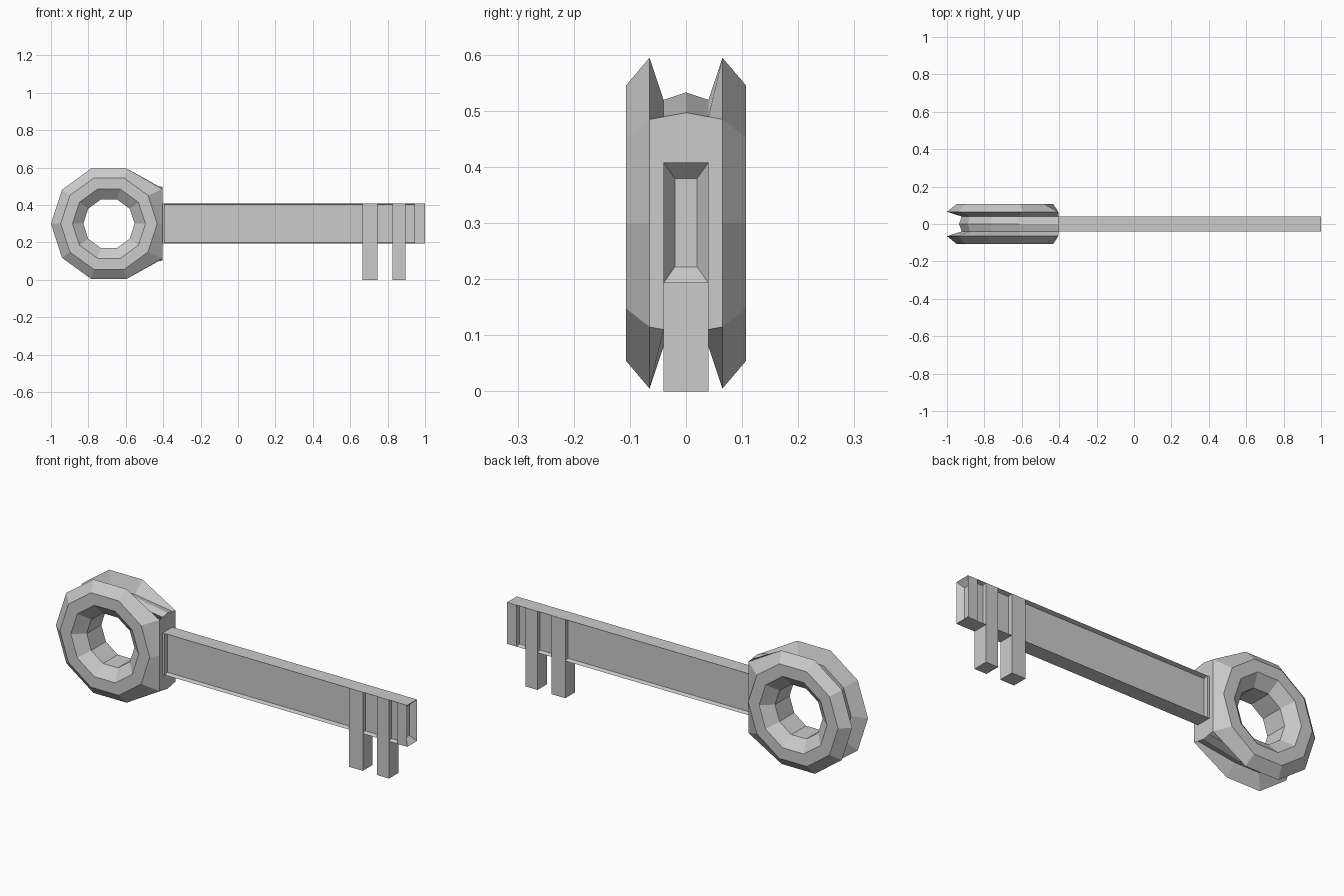
import bpy, bmesh, math

if "Cube" in bpy.data.objects:
    bpy.data.objects.remove(bpy.data.objects["Cube"])

RING_X, RING_Z, PLATE_X = -0.69, 0.30, -0.405
BOTTOM, TOP, HALF, WEB = 0.193, 0.408, 0.04, 0.018


def finish(name, bm):
    bmesh.ops.recalc_face_normals(bm, faces=bm.faces)
    mesh = bpy.data.meshes.new(name)
    bm.to_mesh(mesh)
    bm.free()
    obj = bpy.data.objects.new(name, mesh)
    bpy.context.collection.objects.link(obj)
    return obj


def box(x0, x1, z0, z1):
    bm = bmesh.new()
    bmesh.ops.create_cube(bm, size=1)
    for v in bm.verts:
        v.co = (x1 if v.co.x > 0 else x0, v.co.y * 2 * HALF, z1 if v.co.z > 0 else z0)
    return bm


# Ten-sided bow: grooved section (radius, depth) swept round the y axis
half = [(0.231, 0.04), (0.31, 0.065), (0.258, 0.107), (0.195, 0.107), (0.137, 0.06)]
profile = [(0.245, 0.0)] + half + [(r, -y) for r, y in reversed(half)]
bm = bmesh.new()
rings = []
for i in range(10):
    a = math.radians(36 * i)
    loop = []
    for r, y in profile:
        x, z = r * math.cos(a), r * math.sin(a)
        # pull the outer rim out to a flat mounting plate on the shaft side
        if i in (0, 1, 9) and r > 0.22 and abs(y) < 0.07:
            x = PLATE_X - RING_X
            if i:
                z = math.copysign(0.197 - 0.185 * abs(y), z)
        loop.append(bm.verts.new((RING_X + x, y, RING_Z + z)))
    rings.append(loop)
n = len(profile)
for i in range(10):
    a, b = rings[i], rings[(i + 1) % 10]
    for j in range(n):
        k = (j + 1) % n
        bm.faces.new((a[j], a[k], b[k], b[j]))
finish("bow_ring", bm)

# Shaft: thin web with a sharp lip along the top and bottom
section = [(-HALF, BOTTOM), (HALF, BOTTOM), (WEB, BOTTOM + 0.006), (WEB, TOP - 0.006),
           (HALF, TOP), (-HALF, TOP), (-WEB, TOP - 0.006), (-WEB, BOTTOM + 0.006)]
bm = bmesh.new()
ends = [[bm.verts.new((x, y, z)) for y, z in section] for x in (-0.41, 0.95)]
for end in ends:
    bm.faces.new(end)
for j in range(8):
    k = (j + 1) % 8
    bm.faces.new((ends[0][j], ends[0][k], ends[1][k], ends[1][j]))
finish("shaft", bm)

# Collar where the shaft meets the bow
finish("shaft_collar", box(-0.415, -0.393, BOTTOM, TOP))

# Teeth
for i, (x0, x1) in enumerate([(0.665, 0.745), (0.825, 0.895)]):
    finish(f"tooth_{i + 1}", box(x0, x1, 0.0, TOP))

# Tip block with a sunken, tapered end
bm = box(0.945, 1.0, BOTTOM, TOP)
end = max(bm.faces, key=lambda f: f.calc_center_median().x)
inner = bmesh.ops.extrude_discrete_faces(bm, faces=[end])["faces"][0]
for v in inner.verts:
    v.co = (0.97, math.copysign(0.02, v.co.y), 0.38 if v.co.z > 0.3 else 0.222)
finish("shaft_tip", bm)
